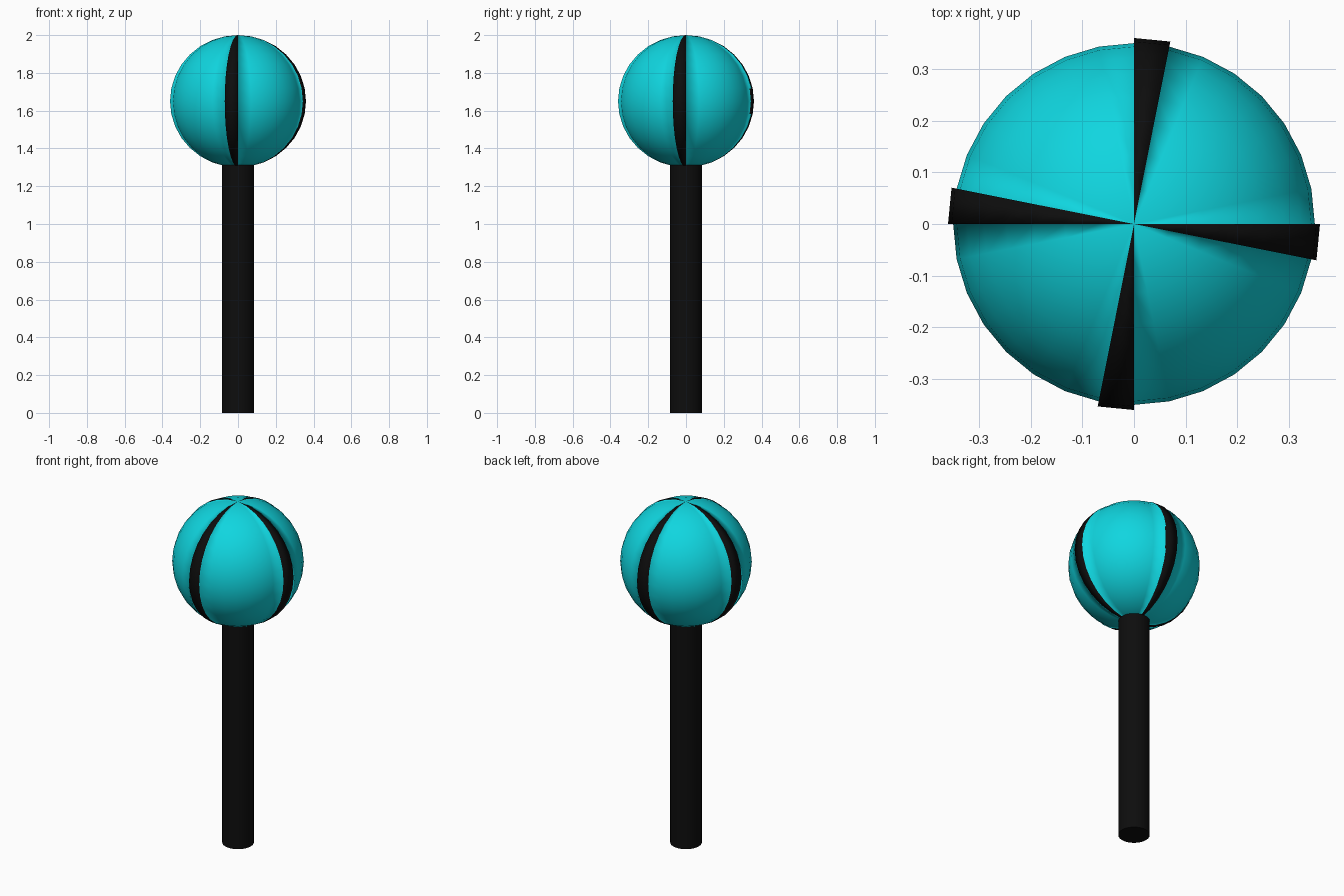
import bpy, bmesh, math

if "Cube" in bpy.data.objects:
    bpy.data.objects.remove(bpy.data.objects["Cube"])

R, CZ = 0.35, 1.65
SEG = 32


def material(name, rgb):
    m = bpy.data.materials.new(name)
    m.diffuse_color = (*rgb, 1)
    m.use_nodes = True
    m.node_tree.nodes["Principled BSDF"].inputs["Base Color"].default_value = m.diffuse_color
    return m


teal = material("teal", (0.005, 0.67, 0.74))
black = material("black", (0.004, 0.004, 0.004))


def add_object(name, bm, mats):
    me = bpy.data.meshes.new(name)
    bm.to_mesh(me)
    bm.free()
    ob = bpy.data.objects.new(name, me)
    bpy.context.collection.objects.link(ob)
    for m in mats:
        me.materials.append(m)
    return ob


# Striped ball: one segment out of every eight is raised and coloured black
bm = bmesh.new()
bmesh.ops.create_uvsphere(bm, u_segments=SEG, v_segments=16, radius=R)
stripes = []
for f in bm.faces:
    f.smooth = True
    c = f.calc_center_median()
    sector = math.floor((math.atan2(c.y, c.x) % math.tau) / (math.tau / SEG))
    if sector % 8 == 7:
        stripes.append(f)
        f.material_index = 1
ext = bmesh.ops.extrude_face_region(bm, geom=stripes)["geom"]
bmesh.ops.delete(bm, geom=[f for f in stripes if f.is_valid], context='FACES')
for v in [g for g in ext if isinstance(g, bmesh.types.BMVert)]:
    v.co.x *= 0.36 / R
    v.co.y *= 0.36 / R
bmesh.ops.remove_doubles(bm, verts=bm.verts[:], dist=0.0001)
bmesh.ops.recalc_face_normals(bm, faces=bm.faces[:])
for f in bm.faces:
    f.smooth = True
bmesh.ops.translate(bm, verts=bm.verts[:], vec=(0, 0, CZ))
add_object("striped_ball", bm, (teal, black))

# Handle
bm = bmesh.new()
top = 1.32
bmesh.ops.create_cone(bm, cap_ends=True, segments=32, radius1=0.084,
                      radius2=0.084, depth=top)
bmesh.ops.translate(bm, verts=bm.verts[:], vec=(0, 0, top / 2))
for f in bm.faces:
    f.smooth = len(f.verts) == 4
add_object("handle", bm, (black,))
